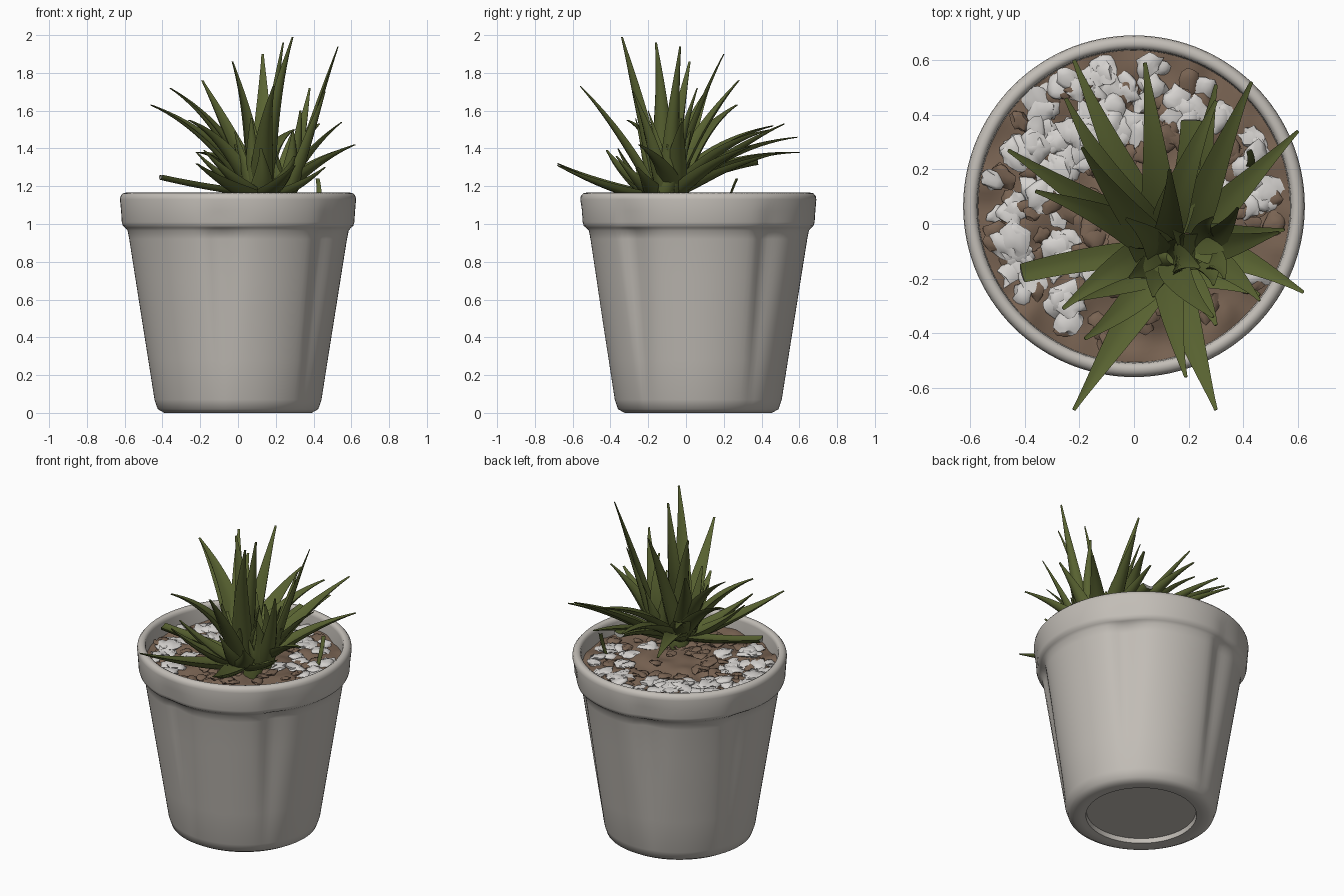
import bpy
import bmesh
import random
from math import sin, cos, pi, tau, radians, exp, hypot, degrees
from mathutils import Vector, noise

random.seed(4)
if "Cube" in bpy.data.objects:
    bpy.data.objects.remove(bpy.data.objects["Cube"])

POT_Y = 0.065
UP = Vector((0, 0, 1))


def material(name, rgb):
    mat = bpy.data.materials.new(name)
    mat.use_nodes = True
    mat.diffuse_color = (*rgb, 1)
    mat.node_tree.nodes["Principled BSDF"].inputs["Base Color"].default_value = (*rgb, 1)
    return mat


CERAMIC = material("warm grey ceramic", (0.54, 0.51, 0.47))
LEAF = material("leaf green", (0.1, 0.125, 0.031))
SOIL = material("brown soil", (0.19, 0.125, 0.085))
PEBBLE = material("white pebble", (0.66, 0.64, 0.62))
DRY = material("dry cut grey", (0.42, 0.42, 0.38))


def finish(bm, name, mats, smooth):
    bmesh.ops.recalc_face_normals(bm, faces=bm.faces)
    mesh = bpy.data.meshes.new(name)
    bm.to_mesh(mesh)
    bm.free()
    obj = bpy.data.objects.new(name, mesh)
    bpy.context.collection.objects.link(obj)
    for mat in mats:
        mesh.materials.append(mat)
    bpy.ops.object.select_all(action="DESELECT")
    obj.select_set(True)
    bpy.context.view_layer.objects.active = obj
    bpy.ops.object.shade_smooth_by_angle(angle=radians(smooth))


def skin(bm, rings, end_material=0):
    """Bridge closed rings of points and cap both ends."""
    rows = [[bm.verts.new(p) for p in ring] for ring in rings]
    n = len(rows[0])
    for a, b in zip(rows, rows[1:]):
        for i in range(n):
            j = (i + 1) % n
            bm.faces.new((a[i], a[j], b[j], b[i]))
    bm.faces.new(rows[0])
    bm.faces.new(rows[-1]).material_index = end_material


# Pot: turned profile with shallow lopsided dents in the wall
DENTS = (39, 104, 160, 259, 321)
PROFILE = [(0.318, 0.035), (0.322, 0.006), (0.35, 0.002), (0.39, 0), (0.425, 0.02),
           (0.442, 0.07), (0.475, 0.28), (0.51, 0.5), (0.545, 0.72), (0.577, 0.92),
           (0.586, 0.965), (0.598, 0.98), (0.61, 0.99), (0.616, 1.01), (0.62, 1.07),
           (0.625, 1.13), (0.622, 1.148), (0.61, 1.162), (0.592, 1.166), (0.577, 1.157),
           (0.573, 1.14), (0.568, 1.0)]


def dent(angle, z):
    if z < 0.05 or z > 1.1:
        return 0
    depth = 0.03 * min(1, z / 0.8) if z < 0.97 else 0.012
    total = 0
    for d in DENTS:
        off = (degrees(angle) - d + 180) % 360 - 180
        spread = 3 + 3 * z if off < 0 else 5 + 7 * z
        total += exp(-(off / spread) ** 2)
    return depth * total


bm = bmesh.new()
rings = []
for k, (r, z) in enumerate(PROFILE):
    ring = []
    for i in range(120):
        a = tau * i / 120
        rr = r - (dent(a, z) if 4 < k < 16 else 0)
        ring.append((rr * cos(a), POT_Y + rr * sin(a), z))
    rings.append(ring)
skin(bm, rings)
finish(bm, "pot", [CERAMIC], 60)


# Soil: lumpy disc, slightly mounded toward the plant
def soil_height(x, y):
    mound = 0.045 * exp(-((x - 0.1) ** 2 + (y + 0.1) ** 2) / 0.06)
    return 1.06 + mound + 0.03 * noise.noise(Vector((x * 9, y * 9, 0.5)))


bm = bmesh.new()
bmesh.ops.create_grid(bm, x_segments=48, y_segments=48, size=0.6)
for v in bm.verts:
    x, y = v.co.x, v.co.y
    reach = hypot(x, y)
    if reach:
        fit = 0.572 * max(abs(x), abs(y)) / 0.6 / reach
        x, y = x * fit, y * fit
    v.co = (x, y + POT_Y, soil_height(x, y + POT_Y))
finish(bm, "soil", [SOIL], 60)


# Loose chips: flattened, jittered lumps
def chip(bm, x, y, size, lift):
    made = bmesh.ops.create_icosphere(bm, subdivisions=2, radius=size)["verts"]
    turn = random.uniform(0, tau)
    tilt = Vector((random.uniform(-0.2, 0.2), random.uniform(-0.2, 0.2), 0))
    seed = Vector((random.uniform(0, 50), 0, 0))
    for v in made:
        p = v.co * (1 + 0.6 * noise.noise(v.co / size * 1.5 + seed))
        q = Vector((p.x * cos(turn) - p.y * 0.75 * sin(turn),
                    p.x * sin(turn) + p.y * 0.75 * cos(turn), p.z * 0.28))
        q.z += q.dot(tilt)
        v.co = q + Vector((x, y, soil_height(x, y) + lift))


def scatter(name, mat, count, sizes, inner, rule):
    bm = bmesh.new()
    for _ in range(count):
        a = random.uniform(0, tau)
        size = random.uniform(*sizes)
        r = random.uniform(inner ** 2, (0.575 - size) ** 2) ** 0.5
        if random.random() < rule(degrees(a)):
            chip(bm, r * cos(a), POT_Y + r * sin(a), size, 0.008)
    finish(bm, name, [mat], 60)


def pebble_rule(deg):
    if 70 < deg < 160:
        return 1
    if deg < 70:
        return 0.5
    if deg < 240:
        return 0.65
    return 0.25 if deg > 335 else 0.03


scatter("pebbles", PEBBLE, 270, (0.036, 0.068), 0.24, pebble_rule)
scatter("soil_lumps", SOIL, 110, (0.03, 0.055), 0.12, lambda deg: 1)


# Leaves: tapered crescent sections swept along a bent path
def leaf(bm, base, tip, bend, width, blunt=False):
    base, tip = Vector(base), Vector(tip)
    out = Vector((tip.x - base.x, tip.y - base.y, 0)).normalized()
    base = base + out * 0.03
    sway = out.cross(UP) * random.uniform(-0.04, 0.04)
    mid = base.lerp(tip, 0.5) + UP * bend - out * bend * 0.5 + sway
    steps, sides = 14, 10
    rings = []
    for s in range(steps + 1):
        t = s / steps
        p = base.lerp(mid, t).lerp(mid.lerp(tip, t), t)
        along = (mid - base).lerp(tip - mid, t).normalized()
        side = along.cross(UP).normalized()
        face = side.cross(along)
        w = width * (0.8 + 0.2 * sin(min(t / 0.3, 1) * pi / 2))
        if blunt:
            w *= 1 - 0.3 * t
        else:
            u = max(0, (t - 0.15) / 0.85)
            w *= 0.1 + 0.9 * (1 - u ** 1.3) ** 1.2
        ring = []
        for i in range(sides):
            a = tau * i / sides
            thick = 0.12 if sin(a) > 0 else 0.5
            h = w * (thick * sin(a) + 0.3 * cos(a) ** 2)
            ring.append(p + side * (w * cos(a)) + face * h)
        rings.append(ring)
    skin(bm, rings, 1 if blunt else 0)


def rosette(name, base, bend, width, tips):
    bm = bmesh.new()
    for tip in tips:
        leaf(bm, base, tip, bend, width)
    finish(bm, name, [LEAF], 50)


rosette("tall_leaves", (0.12, -0.12, 1.15), 0.05, 0.062, [
    (0.29, -0.34, 1.99), (0.24, -0.16, 1.96), (0.13, 0.2, 1.9),
    (-0.03, 0.02, 1.86), (0.19, -0.56, 1.73), (-0.19, 0.28, 1.76)])
rosette("side_tall_leaves", (0.25, -0.1, 1.15), 0.02, 0.052, [
    (0.53, -0.03, 1.94), (0.46, -0.28, 1.7), (0.38, 0.06, 1.72), (0.33, -0.2, 1.6)])
rosette("arching_leaves", (0.1, -0.08, 1.18), 0.1, 0.068, [
    (-0.46, 0.27, 1.63), (-0.36, 0.12, 1.72), (-0.25, 0.46, 1.52),
    (-0.22, 0.6, 1.38), (0.04, 0.59, 1.46), (0.3, 0.45, 1.5), (-0.26, -0.31, 1.55)])
rosette("right_arching_leaves", (0.2, -0.06, 1.17), 0.05, 0.062, [
    (0.43, 0.52, 1.53), (0.6, 0.34, 1.41), (0.3, 0.51, 1.38),
    (0.55, -0.02, 1.54), (0.62, -0.25, 1.42)])
rosette("low_leaves", (0.12, -0.14, 1.14), -0.03, 0.066, [
    (0.3, -0.68, 1.31), (-0.22, -0.68, 1.32), (-0.18, -0.42, 1.39),
    (0.46, -0.26, 1.3), (0.3, -0.37, 1.36), (-0.22, -0.28, 1.38), (0.12, -0.36, 1.4)])

# Inner heart of short leaves around each crown
for name, cx, cy, count in (("main_heart", 0.1, -0.14, 7), ("side_heart", 0.25, -0.1, 5)):
    rosette(name, (cx, cy, 1.15), 0.01, 0.055, [
        (cx + 0.13 * cos(tau * i / count), cy + 0.13 * sin(tau * i / count),
         1.42 + 0.07 * (i % 3)) for i in range(count)])

# Cut leaves and a small sprout with blunt, dry ends
bm = bmesh.new()
leaf(bm, (0.08, -0.1, 1.17), (-0.41, -0.18, 1.25), -0.01, 0.05, True)
leaf(bm, (0.14, -0.05, 1.2), (0.21, 0.38, 1.33), 0.03, 0.055, True)
leaf(bm, (0.42, 0.17, 1.05), (0.42, 0.27, 1.24), 0.01, 0.016, True)
finish(bm, "cut_leaves", [LEAF, DRY], 50)

# Short stem joining the crowns to the soil
bm = bmesh.new()
rings = []
for z, r in ((1.04, 0.06), (1.12, 0.065), (1.17, 0.06), (1.22, 0.03)):
    rings.append([(0.16 + 1.4 * r * cos(tau * i / 14), -0.12 + r * sin(tau * i / 14), z)
                  for i in range(14)])
skin(bm, rings)
finish(bm, "stem", [LEAF], 50)
